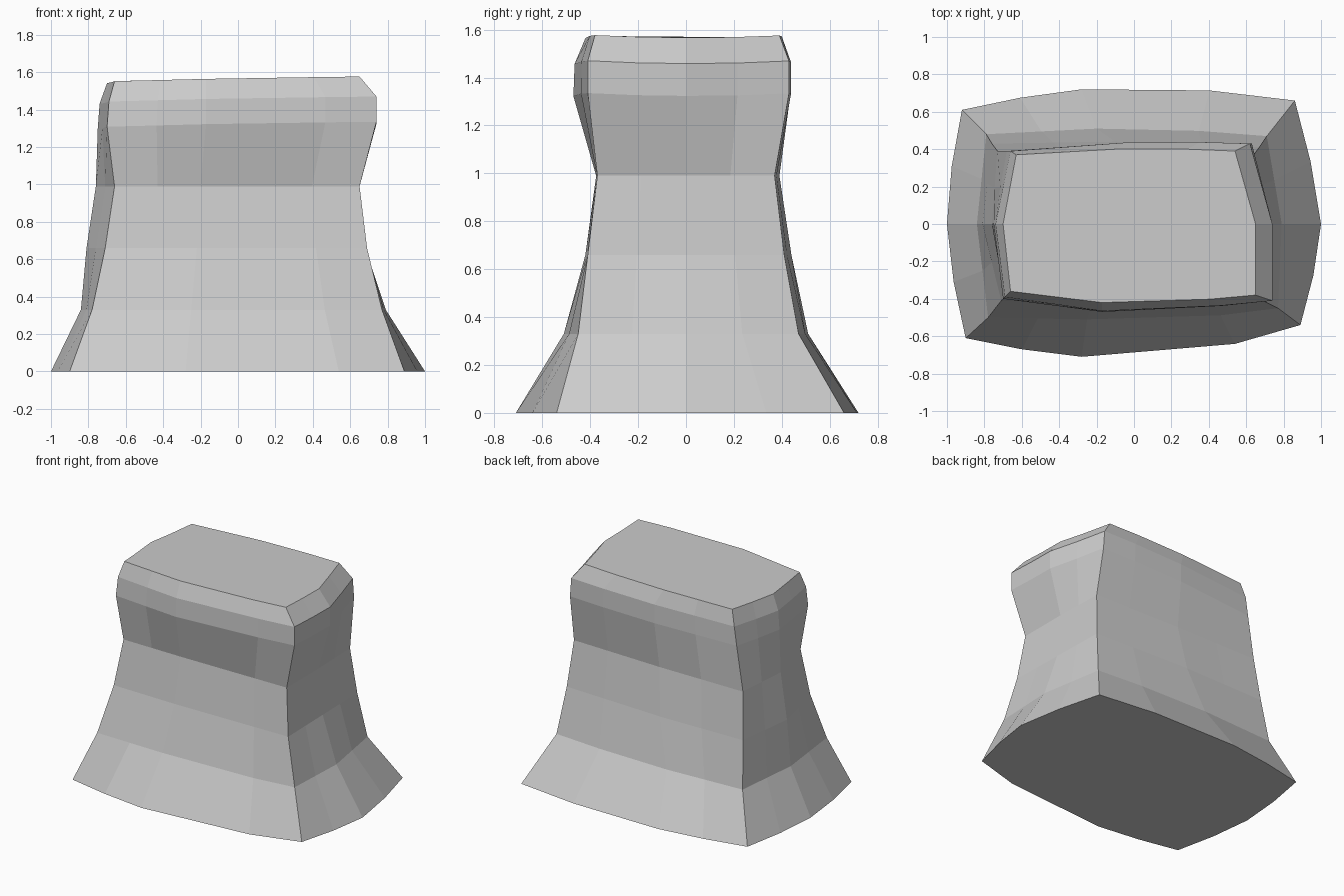
import bpy, bmesh
from mathutils import Vector

if "Cube" in bpy.data.objects:
    bpy.data.objects.remove(bpy.data.objects["Cube"])

# Each section: height, then plan points front-left, front, front-right, right,
# back-right, back, back-left, left
SECTIONS = [
    (0.00, (-.90, -.61), (-.28, -.71), (.89, -.54), (1.0, 0), (.86, .66), (-.28, .72), (-.92, .61), (-1.0, 0)),
    (0.33, (-.78, -.50), (-.25, -.51), (.77, -.45), (.79, 0), (.71, .47), (-.20, .51), (-.79, .48), (-.84, 0)),
    (0.66, (-.71, -.41), (-.22, -.42), (.69, -.41), (.68, 0), (.67, .41), (-.10, .44), (-.76, .43), (-.81, 0)),
    (0.99, (-.66, -.37), (-.20, -.375), (.65, -.37), (.65, 0), (.64, .37), (-.06, .39), (-.73, .39), (-.76, 0)),
    (1.31, (-.70, -.40), (-.17, -.47), (.74, -.41), (.74, 0), (.63, .43), (-.05, .435), (-.68, .39), (-.75, 0)),
    (1.445, (-.69, -.39), (-.17, -.465), (.74, -.41), (.74, 0), (.62, .43), (-.05, .435), (-.66, .39), (-.74, 0)),
    (1.555, (-.66, -.36), (-.17, -.42), (.65, -.38), (.65, 0), (.54, .39), (-.10, .40), (-.63, .37), (-.70, 0)),
]
BULGE = (.05, .02, 0, 0, .01, .01, .01)


def ring_points(level):
    z, *pts = SECTIONS[level]
    pts = [Vector(p) for p in pts]
    out = []
    for i, p in enumerate(pts):
        out.append(p)
        # Extra bowed point in the middle of every span
        q = pts[(i + 1) % len(pts)]
        t = {1: .7, 4: .4}.get(i, .5)
        m = p.lerp(q, t)
        if i in (1, 4):
            m.y += BULGE[level] * (-1 if i == 1 else .6)
        elif level == 0:
            m *= 1.015
        out.append(m)
    tilt = .018 if level > 3 else 0
    lift = .07 if level > 3 else 0
    return [(p.x, p.y, z + tilt * p.x + lift * p.y ** 2) for p in out]


# Flared, waisted block lofted through the sections
bm = bmesh.new()
rings = [[bm.verts.new(p) for p in ring_points(k)] for k in range(len(SECTIONS))]
for lo, hi in zip(rings, rings[1:]):
    n = len(lo)
    for i in range(n):
        j = (i + 1) % n
        bm.faces.new((lo[i], lo[j], hi[j], hi[i]))
bm.faces.new(rings[-1])
bm.faces.new(rings[0][::-1])

mesh = bpy.data.meshes.new("flared_block")
bm.to_mesh(mesh)
bm.free()
bpy.context.collection.objects.link(bpy.data.objects.new("flared_block", mesh))
